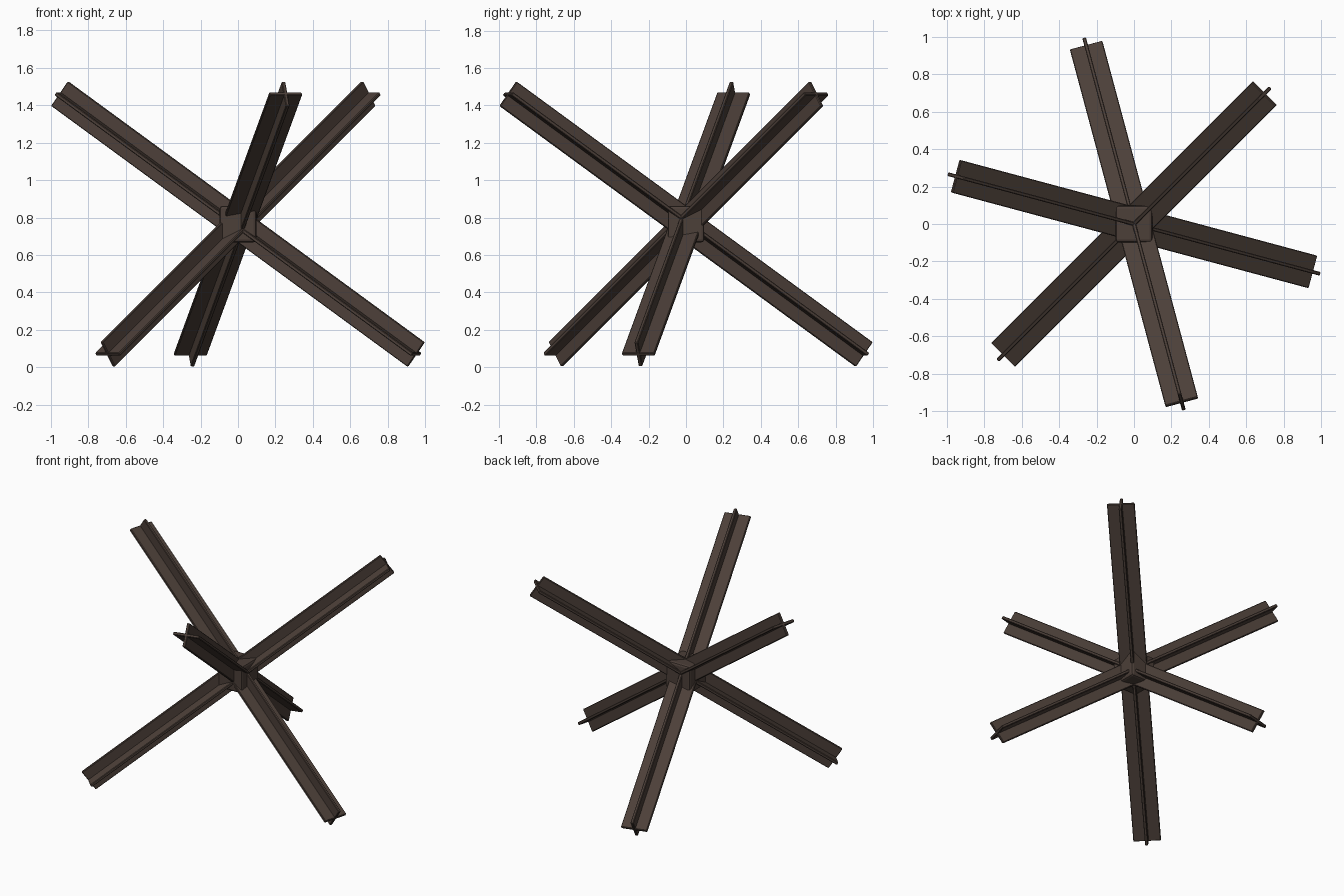
import bpy
import math
from mathutils import Matrix, Vector

cube = bpy.data.objects.get("Cube")
if cube:
    bpy.data.objects.remove(cube, do_unlink=True)

# Weathered dark brown steel
steel = bpy.data.materials.new("dark_brown_steel")
steel.use_nodes = True
colour = (0.072, 0.050, 0.040, 1)
steel.diffuse_color = colour
bsdf = steel.node_tree.nodes["Principled BSDF"]
bsdf.inputs["Base Color"].default_value = colour
bsdf.inputs["Roughness"].default_value = 0.8

CENTRE = Vector((0, 0, 0.765))
LENGTH = 2.414
THICK = 0.02


def box(name, size, matrix, bevel, segments=1):
    """Bevelled box of the given size, placed by a rotation matrix."""
    bpy.ops.mesh.primitive_cube_add(size=1)
    ob = bpy.context.object
    ob.name = name
    ob.data.transform(Matrix.Diagonal((*size, 1)))
    ob.matrix_world = Matrix.Translation(CENTRE) @ matrix
    ob.data.materials.append(steel)
    mod = ob.modifiers.new("edge_bevel", "BEVEL")
    mod.width = bevel
    mod.segments = segments
    return ob


# Three mutually perpendicular beams, each a flat plate crossed by an upright one
tilt = math.asin(1 / math.sqrt(3))
beams = {"rear": 45, "side": 165, "front": 285}
for label, heading in beams.items():
    turn = Matrix.Rotation(math.radians(heading), 4, "Z") @ Matrix.Rotation(-tilt, 4, "Y")
    box(label + "_beam_flat_plate", (LENGTH, 0.18, THICK), turn, 0.004)
    box(label + "_beam_upright_plate", (LENGTH, THICK, 0.16), turn, 0.004)

# Central block joining the beams
box("centre_block", (0.195, 0.195, 0.195), Matrix.Identity(4), 0.015, 2)
